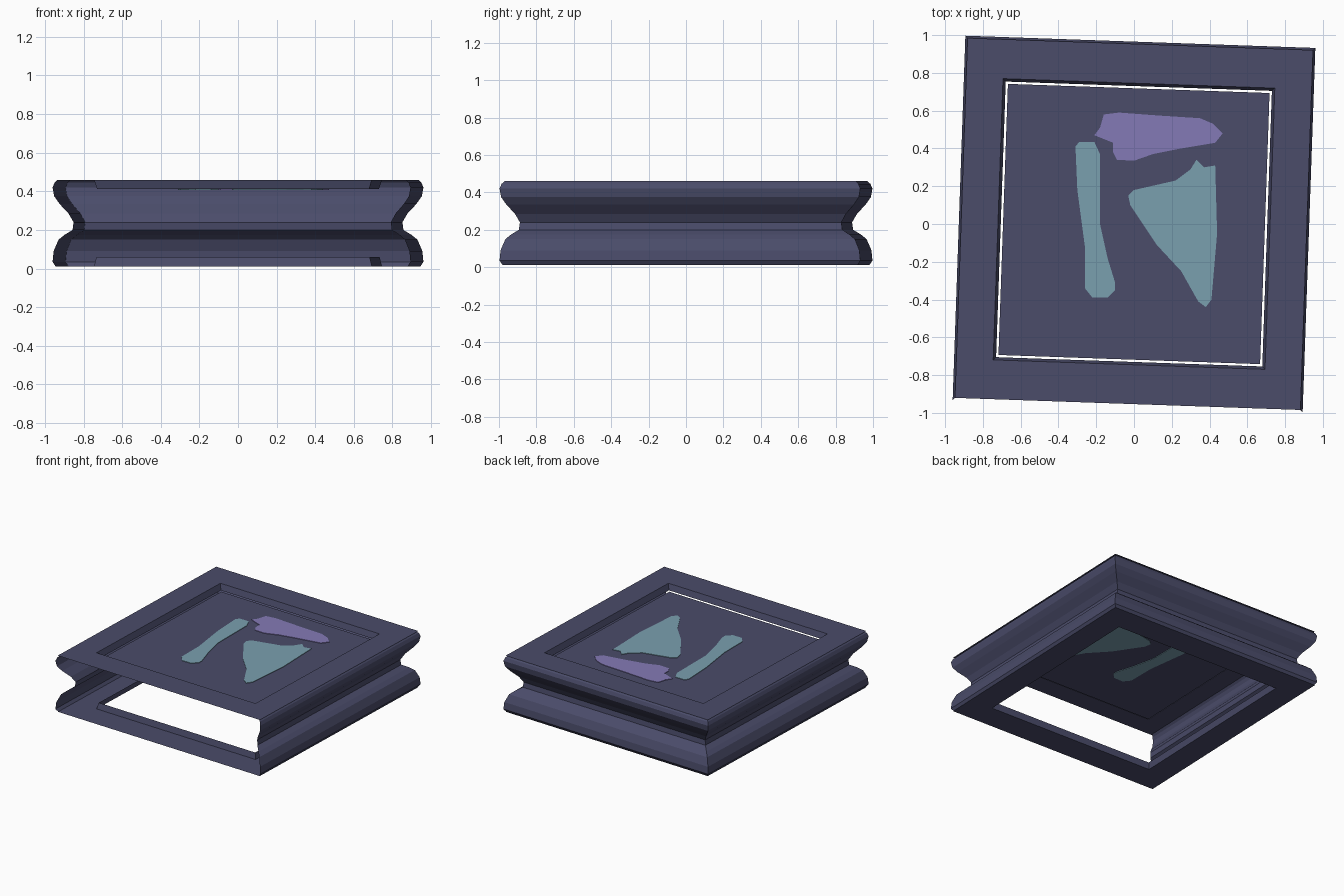
import bpy, math
from mathutils import Matrix

if "Cube" in bpy.data.objects:
    bpy.data.objects.remove(bpy.data.objects["Cube"])

ROT = Matrix.Rotation(math.radians(-2.0), 4, 'Z')   # whole slab sits slightly turned
HX, HY = 0.927, 0.965                               # outer half sizes
FX, FY = 0.72, 0.745                                # half sizes of the frame openings
TOP, BOTTOM, PANEL = 0.46, 0.012, 0.41


def material(name, rgb):
    m = bpy.data.materials.new(name)
    m.diffuse_color = (*rgb, 1)
    m.use_nodes = True
    m.node_tree.nodes["Principled BSDF"].inputs["Base Color"].default_value = m.diffuse_color
    return m


SLATE = material("slate", (0.069, 0.072, 0.144))
TEAL = material("teal", (0.195, 0.352, 0.429))
VIOLET = material("violet", (0.231, 0.195, 0.468))


def add(name, verts, faces, mat, turn=True):
    me = bpy.data.meshes.new(name)
    me.from_pydata(verts, [], faces)
    if turn:
        me.transform(ROT)
    me.materials.append(mat)
    me.update()
    ob = bpy.data.objects.new(name, me)
    bpy.context.collection.objects.link(ob)
    return ob


def ring(hx, hy, z):
    # corners: front left, front right, back right, back left
    return [(-hx, -hy, z), (hx, -hy, z), (hx, hy, z), (-hx, hy, z)]


def loft(name, rings, sides, flip=False):
    verts = [v for r in rings for v in r]
    faces = []
    for k in range(len(rings) - 1):
        a, b = 4 * k, 4 * k + 4
        for s in sides:
            t = (s + 1) % 4
            f = (a + s, a + t, b + t, b + s)
            faces.append(f[::-1] if flip else f)
    return add(name, verts, faces, SLATE)


# Waisted side walls on the right, back and left; the front is open
profile = [(0.015, BOTTOM), (0.0, 0.035), (0.005, 0.09), (0.03, 0.15), (0.06, 0.175),
           (0.10, 0.20), (0.105, 0.24), (0.08, 0.285), (0.035, 0.335), (0.008, 0.375),
           (0.0, 0.42), (0.01, 0.445), (0.025, TOP)]
rings = [ring(HX - d, HY - d, z) for d, z in profile]
for name, side in (("right_wall", 1), ("back_wall", 2), ("left_wall", 3)):
    loft(name, rings, [side])

# Flat frames above and below, each with a short lip around its opening
EVERY = range(4)
loft("top_frame", [ring(HX - 0.012, HY - 0.012, TOP), ring(FX, FY, TOP),
                   ring(FX - 0.015, FY - 0.015, PANEL + 0.003)], EVERY)
loft("bottom_frame", [ring(HX - 0.012, HY - 0.012, BOTTOM), ring(FX, FY, BOTTOM),
                      ring(FX - 0.012, FY - 0.012, 0.06)], EVERY, flip=True)

# Recessed top panel, with a hairline gap around it
add("top_panel", ring(FX - 0.027, FY - 0.027, PANEL), [(0, 1, 2, 3)], SLATE)


# Painted patches: thin plates set through the panel so they show on both faces
def patch(name, pts, mat):
    n = len(pts)
    verts = [(x, y, PANEL - 0.004) for x, y in pts] + [(x, y, PANEL + 0.004) for x, y in pts]
    faces = [tuple(range(n)), tuple(range(2 * n - 1, n - 1, -1))]
    faces += [(i, n + i, n + (i + 1) % n, (i + 1) % n) for i in range(n)]
    add(name, verts, faces, mat, turn=False)


patch("bar_patch", [(-0.31, 0.41), (-0.29, 0.435), (-0.21, 0.435), (-0.18, 0.37),
                    (-0.18, 0.0), (-0.14, -0.18), (-0.10, -0.31), (-0.10, -0.35),
                    (-0.14, -0.39), (-0.22, -0.39), (-0.26, -0.34), (-0.26, -0.12),
                    (-0.30, 0.18)], TEAL)
patch("triangle_patch", [(-0.03, 0.15), (0.0, 0.18), (0.22, 0.23), (0.30, 0.29), (0.33, 0.34),
                         (0.37, 0.30), (0.43, 0.31), (0.44, -0.05), (0.41, -0.40),
                         (0.38, -0.44), (0.34, -0.41), (0.25, -0.25), (0.12, -0.11),
                         (-0.02, 0.10)], TEAL)
patch("upper_patch", [(-0.21, 0.47), (-0.18, 0.51), (-0.16, 0.58), (-0.08, 0.59), (0.12, 0.575),
                      (0.35, 0.56), (0.42, 0.53), (0.47, 0.48), (0.43, 0.43), (0.25, 0.40),
                      (0.10, 0.37), (0.0, 0.335), (-0.09, 0.34), (-0.11, 0.38),
                      (-0.11, 0.43)], VIOLET)
